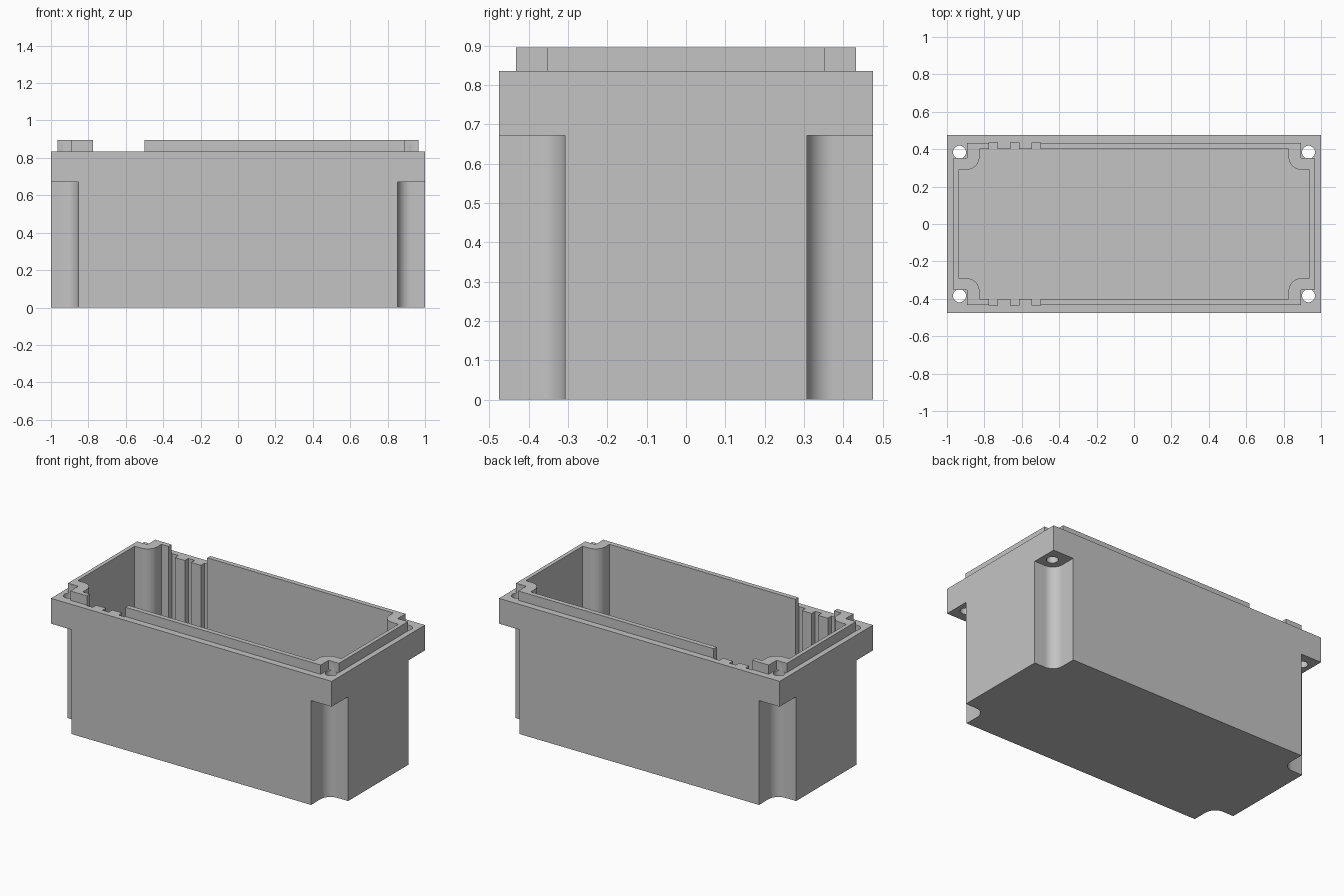
import bpy, bmesh, math

cube = bpy.data.objects.get("Cube")
if cube:
    bpy.data.objects.remove(cube, do_unlink=True)

grey = bpy.data.materials.new("light grey plastic")
grey.use_nodes = True
colour = (0.55, 0.55, 0.55, 1)
grey.diffuse_color = colour
grey.node_tree.nodes["Principled BSDF"].inputs["Base Color"].default_value = colour


def prism(name, outline, z0, z1):
    """Extrude a flat outline between two heights."""
    bm = bmesh.new()
    face = bm.faces.new([bm.verts.new((x, y, z0)) for x, y in outline])
    side = bmesh.ops.extrude_face_region(bm, geom=[face])["geom"]
    for v in side:
        if isinstance(v, bmesh.types.BMVert):
            v.co.z = z1
    bmesh.ops.recalc_face_normals(bm, faces=bm.faces)
    mesh = bpy.data.meshes.new(name)
    bm.to_mesh(mesh)
    bm.free()
    mesh.materials.append(grey)
    obj = bpy.data.objects.new(name, mesh)
    bpy.context.collection.objects.link(obj)
    return obj


def rect(x0, x1, y0, y1):
    return [(x0, y0), (x1, y0), (x1, y1), (x0, y1)]


def arc(cx, cy, r, start, end, steps):
    angles = [math.radians(start + (end - start) * i / steps) for i in range(steps + 1)]
    return [(cx + r * math.cos(a), cy + r * math.sin(a)) for a in angles]


def four_way(quarter):
    """Mirror a quarter outline, ordered anticlockwise, into a full ring."""
    half = quarter + [(-x, y) for x, y in reversed(quarter)]
    return half + [(-x, -y) for x, y in half]


def combine(target, tool, operation="DIFFERENCE"):
    mod = target.modifiers.new("cut", "BOOLEAN")
    mod.operation = operation
    mod.solver = "EXACT"
    mod.object = tool
    bpy.context.view_layer.objects.active = target
    bpy.ops.object.modifier_apply(modifier=mod.name)
    bpy.data.objects.remove(tool, do_unlink=True)


# Outer block and raised lip, stepped in around the corner screws
box = prism("enclosure_base", rect(-1, 1, -0.475, 0.475), 0, 0.835)
lip_quarter = [(0.965, 0.352), (0.892, 0.352), (0.892, 0.432)]
combine(box, prism("lip", four_way(lip_quarter), 0.75, 0.895), "UNION")

# Gaps in the lip above the card slots
for s in (-1, 1):
    y0, y1 = sorted((s * 0.3, s * 0.6))
    combine(box, prism("lip_gap", rect(-0.775, -0.5, y0, y1), 0.835, 1))

# Cavity with rounded posts at the corners
post_x, post_y, r = 0.826, 0.29, 0.07
cavity_quarter = ([(0.939, post_y)]
                  + arc(post_x + r, post_y + r, r, 270, 180, 12)
                  + [(post_x, 0.401)])
combine(box, prism("cavity", four_way(cavity_quarter), 0.06, 1))

# Corner channels below the flange, and screw holes through it
notch = [(1.2, 0.307)] + arc(0.923, 0.377, r, 270, 180, 12) + [(0.853, 0.6), (1.2, 0.6)]
hole = arc(0.933, 0.384, 0.035, 0, 345, 23)
for sx in (-1, 1):
    for sy in (-1, 1):
        combine(box, prism("corner_channel", [(sx * x, sy * y) for x, y in notch], -0.1, 0.672))
        combine(box, prism("screw_hole", [(sx * x, sy * y) for x, y in hole], 0.6, 0.87))

# Vertical card slots in the long walls
for x0 in (-0.775, -0.66, -0.545):
    for s in (-1, 1):
        y0, y1 = sorted((s * 0.35, s * 0.437))
        combine(box, prism("card_slot", rect(x0, x0 + 0.045, y0, y1), 0.06, 1))

bpy.ops.object.select_all(action="DESELECT")
box.select_set(True)
bpy.context.view_layer.objects.active = box
bpy.ops.object.shade_smooth_by_angle(angle=math.radians(30))
